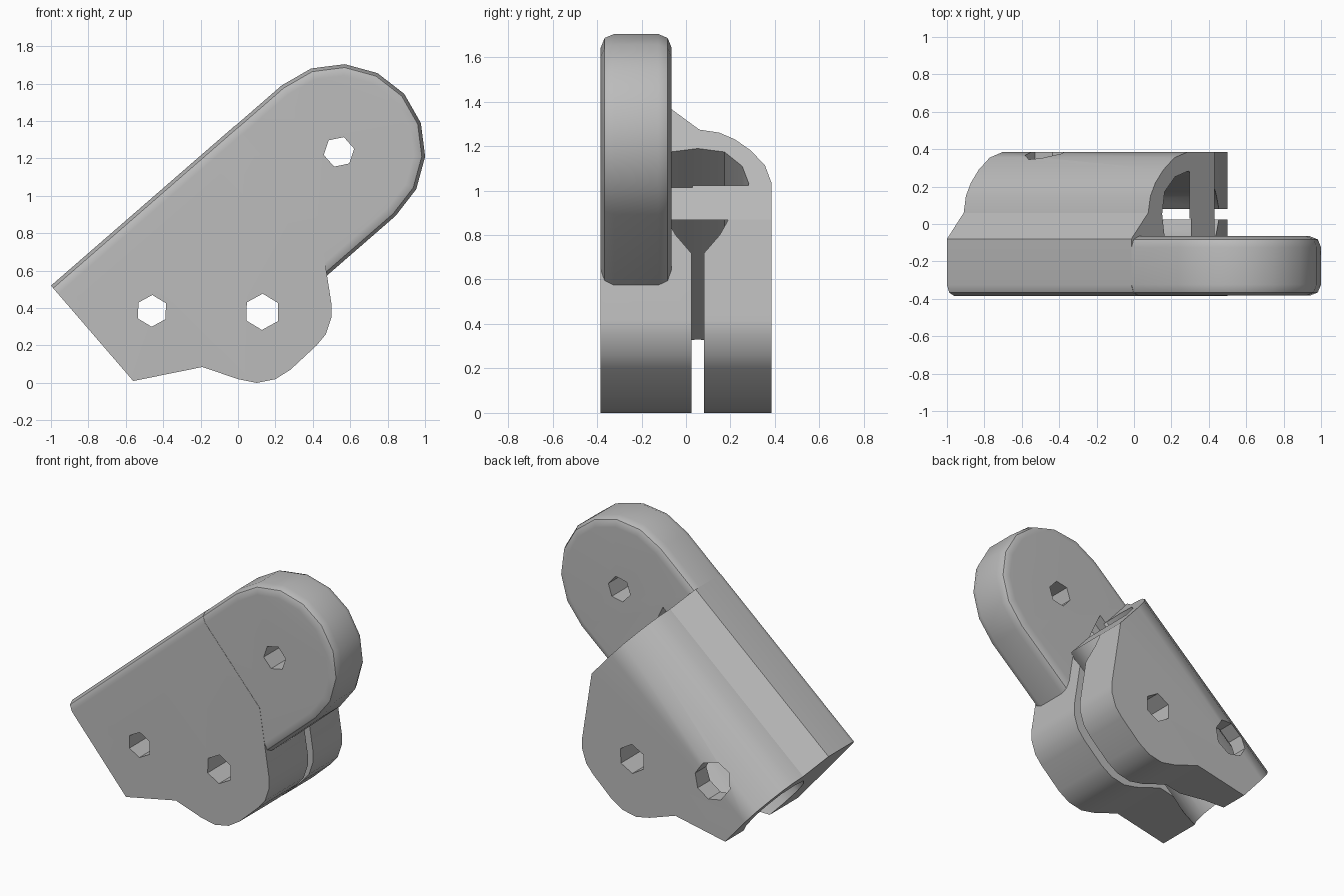
import bpy
import bmesh
import math
from mathutils import Vector

if "Cube" in bpy.data.objects:
    bpy.data.objects.remove(bpy.data.objects["Cube"], do_unlink=True)

TILT = math.radians(41)
ALONG = Vector((math.cos(TILT), 0, math.sin(TILT)))
ACROSS = Vector((-math.sin(TILT), 0, math.cos(TILT)))
CORNER = Vector((-1, 0, 0.52))
FRONT, BACK, ARM_BACK = -0.385, 0.385, -0.065
BODY_END = 1.306
ROUND = 0.06


def tilted(u, y, v):
    """Point in the tilted frame: u along the arm, v across it."""
    return CORNER + ALONG * u + ACROSS * v + Vector((0, y, 0))


def prism(name, ring_a, ring_b, bevel=0):
    """Solid between two matching rings, with optionally rounded rims."""
    bm = bmesh.new()
    a = [bm.verts.new(p) for p in ring_a]
    b = [bm.verts.new(p) for p in ring_b]
    caps = [bm.faces.new(a), bm.faces.new(b)]
    n = len(a)
    for i in range(n):
        j = (i + 1) % n
        bm.faces.new((a[i], a[j], b[j], b[i]))
    bmesh.ops.recalc_face_normals(bm, faces=bm.faces[:])
    if bevel:
        rims = [e for f in caps for e in f.edges]
        bmesh.ops.bevel(bm, geom=rims, offset=bevel, segments=2,
                        profile=0.5, affect='EDGES')
    mesh = bpy.data.meshes.new(name)
    bm.to_mesh(mesh)
    bm.free()
    obj = bpy.data.objects.new(name, mesh)
    bpy.context.collection.objects.link(obj)
    return obj


def hole(name, x, z, r, y0, y1, sides=6, turn=0.0):
    ring = [(x + r * math.cos(turn + math.tau * i / sides),
             z + r * math.sin(turn + math.tau * i / sides)) for i in range(sides)]
    return prism(name, [(px, y0, pz) for px, pz in ring],
                 [(px, y1, pz) for px, pz in ring])


def combine(target, tool, operation):
    mod = target.modifiers.new(operation.lower(), 'BOOLEAN')
    mod.operation = operation
    mod.solver = 'EXACT'
    mod.object = tool
    bpy.context.view_layer.objects.active = target
    bpy.ops.object.modifier_apply(modifier=mod.name)
    bpy.data.objects.remove(tool, do_unlink=True)


# Clamp body: side outline with a rounded lower lobe
top_end = tilted(BODY_END, 0, 0)
outline = [(-1, 0.52), (top_end.x, top_end.z), (0.43, 0.87), (0.5, 0.42),
           (0.5, 0.35), (0.47, 0.26), (0.42, 0.2), (0.28, 0.07), (0.2, 0.02),
           (0.1, 0), (0, 0.02), (-0.19, 0.085), (-0.56, 0.01)]
bracket = prism("clamp_bracket", [(x, FRONT, z) for x, z in outline],
                [(x, BACK, z) for x, z in outline])

# Rounded shoulder: cross-section that trims the body along the arm
section = [(FRONT, -ROUND), (-0.367, -0.018), (FRONT + ROUND, 0), (-0.08, 0),
           (0.06, -0.137), (0.15, -0.155), (0.22, -0.195), (0.29, -0.26),
           (0.355, -0.35), (BACK, -0.457), (BACK, -2), (FRONT, -2)]
shoulder = prism("shoulder", [tilted(-1, y, v) for y, v in section],
                 [tilted(2, y, v) for y, v in section])
combine(bracket, shoulder, 'INTERSECT')

# Bolt holes through the body, one with a wide recess at the back
for cutter in (hole("end_hole", -0.46, 0.385, 0.085, -0.6, 0.6, 6, 0.5),
               hole("recess", -0.46, 0.385, 0.125, 0.1, 0.6, 8, 0.2),
               hole("clamp_hole", 0.13, 0.38, 0.097, -0.6, 0.6, 6, 0.5)):
    combine(bracket, cutter, 'DIFFERENCE')

# Arm plate with a semicircular end, softened rims and its own hole,
# set a hair inside the body faces so the two join cleanly
R = 0.463
INSET = 0.0015
arc = [(1.635 + R * math.sin(math.pi * i / 8),
        -R - INSET + R * math.cos(math.pi * i / 8)) for i in range(9)]
arm_outline = [(1.0, arc[0][1])] + arc + [(1.0, arc[-1][1])]
arm = prism("arm", [tilted(u, FRONT + INSET, v) for u, v in arm_outline],
            [tilted(u, ARM_BACK, v) for u, v in arm_outline], ROUND)
combine(arm, hole("arm_hole", 0.54, 1.235, 0.083, -0.6, 0.1, 6, 0.2), 'DIFFERENCE')
combine(bracket, arm, 'UNION')

# Teardrop bore running down into the clamping slot
MID = 0.0525
half = [(0.12, -0.27), (0.2, -0.355), (0.23, -0.46), (0.2, -0.58),
        (0.1, -0.733), (0.0275, -0.805), (0.0275, -2)]
drop = ([(MID, -0.25)] + [(MID + w, v) for w, v in half]
        + [(MID - w, v) for w, v in reversed(half)])
bore = prism("bore", [tilted(-0.5, y, v) for y, v in drop],
             [tilted(BODY_END + 0.002, y, v) for y, v in drop])
combine(bracket, bore, 'DIFFERENCE')

# Small pointed pocket where the bore runs out into the arm
pocket_outline = [(1.28, -0.285), (1.365, -0.285), (1.28, -0.58)]
pocket = prism("pocket", [tilted(u, -0.14, v) for u, v in pocket_outline],
               [tilted(u, 0.03, v) for u, v in pocket_outline])
combine(bracket, pocket, 'DIFFERENCE')

# Plain grey finish
grey = bpy.data.materials.new("grey")
grey.use_nodes = True
grey.diffuse_color = (0.5, 0.5, 0.5, 1)
grey.node_tree.nodes["Principled BSDF"].inputs["Base Color"].default_value = (0.5, 0.5, 0.5, 1)
bracket.data.materials.clear()
bracket.data.materials.append(grey)
for poly in bracket.data.polygons:
    poly.material_index = 0

# Smooth rounding with flat faces kept flat
bpy.ops.object.select_all(action='DESELECT')
bracket.select_set(True)
bpy.context.view_layer.objects.active = bracket
bpy.ops.object.shade_smooth_by_angle(angle=math.radians(30))
weighted = bracket.modifiers.new("weighted_normals", 'WEIGHTED_NORMAL')
weighted.keep_sharp = True
